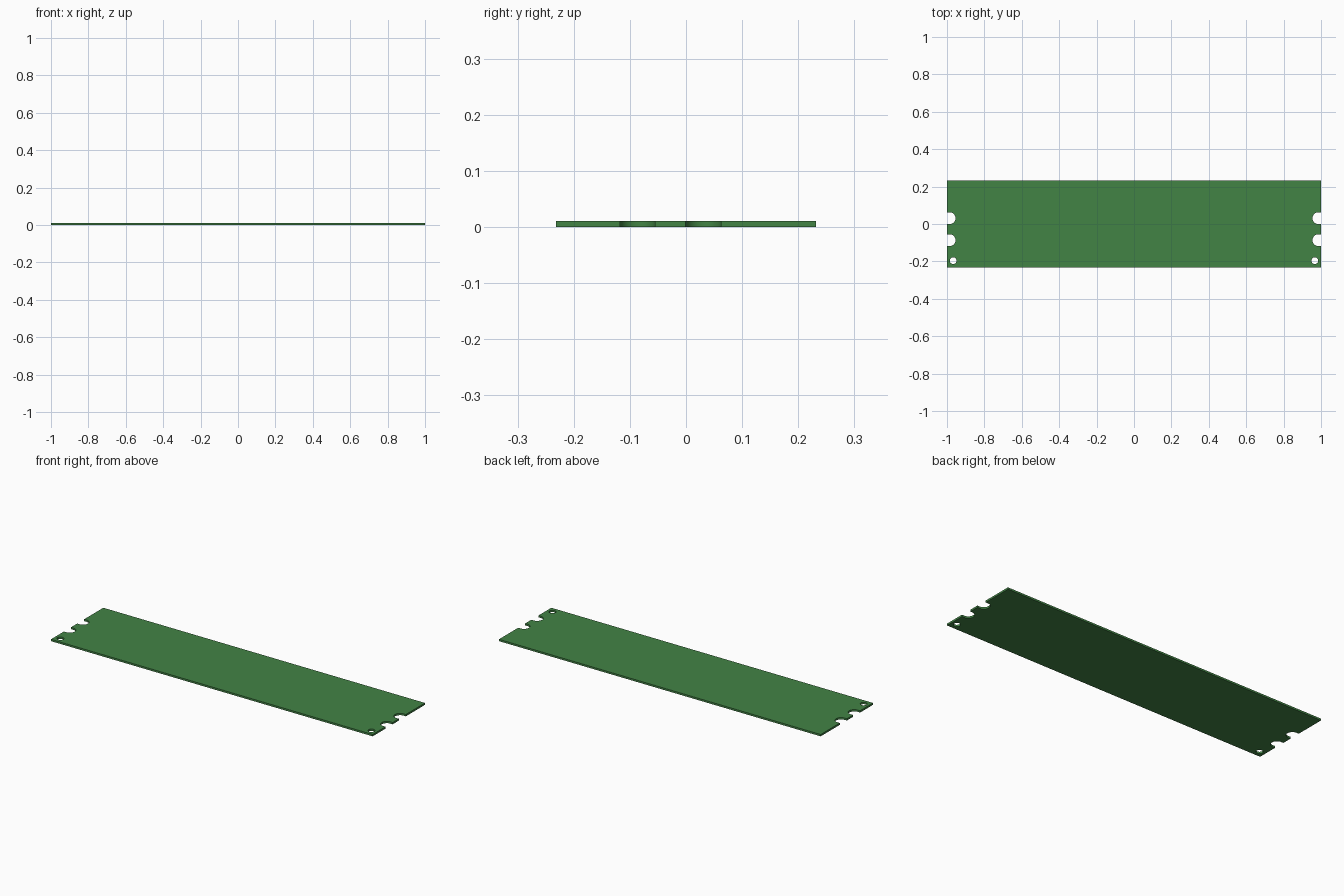
import bpy
from math import sin, cos, pi

if "Cube" in bpy.data.objects:
    bpy.data.objects.remove(bpy.data.objects["Cube"])

HALF_X, HALF_Y, THICK = 1.0, 0.232, 0.0105
NOTCH_R, NOTCH_CX = 0.0315, 0.986
NOTCH_YS = (-0.0865, 0.031)
HOLE_R, HOLE_X, HOLE_Y = 0.018, 0.967, -0.196


def arc(cx, cy, r, a0, a1, n):
    return [(cx + r * cos(a0 + (a1 - a0) * i / n),
             cy + r * sin(a0 + (a1 - a0) * i / n)) for i in range(n + 1)]


def add_loop(curve, pts):
    s = curve.splines.new('POLY')
    s.points.add(len(pts) - 1)
    for p, (x, y) in zip(s.points, pts):
        p.co = (x, y, 0, 1)
    s.use_cyclic_u = True


# Right edge going up, with round-ended slots open to the side
right = [(HALF_X, -HALF_Y)]
for y in NOTCH_YS:
    right.append((HALF_X, y - NOTCH_R))
    right += arc(NOTCH_CX, y, NOTCH_R, -pi / 2, -3 * pi / 2, 24)
    right.append((HALF_X, y + NOTCH_R))
right.append((HALF_X, HALF_Y))
left = [(-x, y) for x, y in reversed(right)]

# Flat panel outline with two corner screw holes, extruded to thickness
curve = bpy.data.curves.new("panel_profile", 'CURVE')
curve.dimensions = '2D'
curve.fill_mode = 'BOTH'
curve.extrude = THICK / 2
add_loop(curve, right + left)
for side in (-1, 1):
    add_loop(curve, arc(side * HOLE_X, HOLE_Y, HOLE_R, 0, 2 * pi, 32)[:-1])

panel = bpy.data.objects.new("panel", curve)
bpy.context.collection.objects.link(panel)
panel.location.z = THICK / 2
bpy.context.view_layer.objects.active = panel
panel.select_set(True)
bpy.ops.object.convert(target='MESH')
panel = bpy.context.object
panel.name = "panel"
bpy.ops.object.shade_smooth_by_angle()

# Green finish
green = bpy.data.materials.new("green")
green.diffuse_color = (0.055, 0.23, 0.06, 1)
green.use_nodes = True
green.node_tree.nodes["Principled BSDF"].inputs["Base Color"].default_value = green.diffuse_color
panel.data.materials.clear()
panel.data.materials.append(green)
